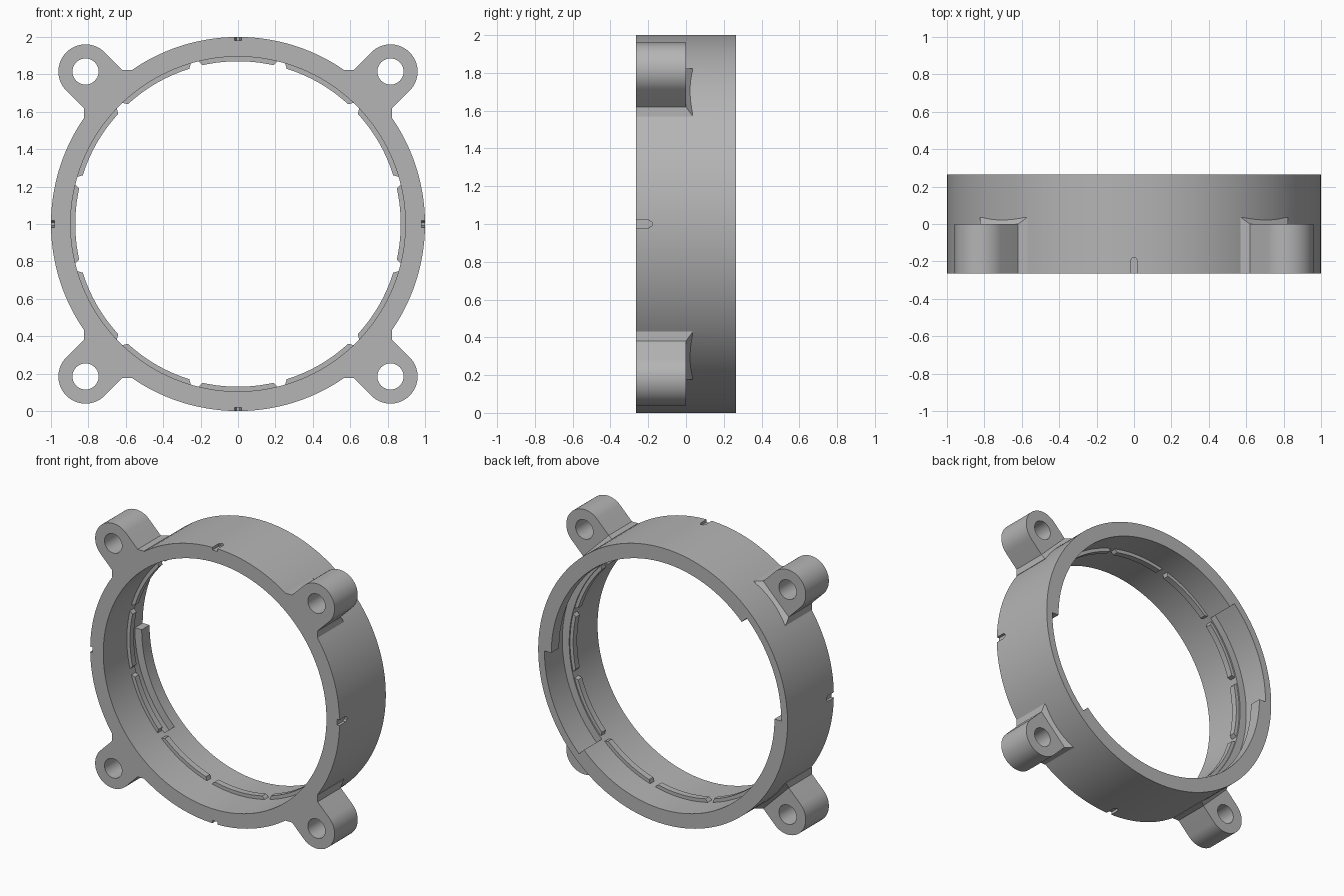
import bpy, bmesh
from math import sin, cos, pi, radians

if "Cube" in bpy.data.objects:
    bpy.data.objects.remove(bpy.data.objects["Cube"])

FRONT, BACK = -0.265, 0.265
BORE = 0.895

grey = bpy.data.materials.new("plain grey")
grey.use_nodes = True
grey.diffuse_color = (0.46, 0.46, 0.46, 1)
grey.node_tree.nodes["Principled BSDF"].inputs["Base Color"].default_value = (0.46, 0.46, 0.46, 1)


def arc(r, a0, a1, step=2.5, cu=0):
    """Points on an arc, angles in degrees, centre shifted by cu."""
    n = max(1, round(abs(a1 - a0) / step))
    angles = [radians(a0 + (a1 - a0) * i / n) for i in range(n + 1)]
    return [(cu + r * cos(a), r * sin(a)) for a in angles]


def prism(name, outline, y0, y1, turn=0, back=None):
    """Solid between two outlines in the ring plane, turned about the ring axis."""
    c, s = cos(radians(turn)), sin(radians(turn))
    bm = bmesh.new()
    loops = []
    for pts, y in ((outline, y0), (back or outline, y1)):
        loops.append([bm.verts.new((u * c - v * s, y, 1 + u * s + v * c)) for u, v in pts])
    a, b = loops
    bm.faces.new(a)
    bm.faces.new(b[::-1])
    for i in range(len(a)):
        j = (i + 1) % len(a)
        bm.faces.new((a[j], a[i], b[i], b[j]))
    bmesh.ops.recalc_face_normals(bm, faces=bm.faces)
    mesh = bpy.data.meshes.new(name)
    bm.to_mesh(mesh)
    bm.free()
    mesh.materials.append(grey)
    ob = bpy.data.objects.new(name, mesh)
    bpy.context.collection.objects.link(ob)
    return ob


def sector(name, r0, r1, a0, a1, y0, y1):
    return prism(name, arc(r1, a0, a1) + arc(r0, a1, a0), y0, y1)


def select(ob):
    bpy.ops.object.select_all(action='DESELECT')
    ob.select_set(True)
    bpy.context.view_layer.objects.active = ob


def combine(target, other, operation):
    """Apply a boolean and discard the second solid."""
    mod = target.modifiers.new("combine", 'BOOLEAN')
    mod.operation, mod.solver, mod.object = operation, 'EXACT', other
    select(target)
    bpy.ops.object.modifier_apply(modifier=mod.name)
    bpy.data.objects.remove(other)


# Main ring
ring = prism("mounting_ring", arc(1, 0, 357.5), FRONT, BACK)

# Corner lugs with flared feet and a ramp behind each foot
foot = [(0.93, -0.15), (0.986, -0.18), (1.021, -0.145), (1.021, 0.145), (0.986, 0.18), (0.93, 0.15)]
ramp = [(0.93, -0.15), (0.986, -0.18), (0.987, -0.179), (0.987, 0.179), (0.986, 0.18), (0.93, 0.15)]
for turn in (45, 135, 225, 315):
    lug = [(0.96, -0.145)] + arc(0.145, -90, 90, 6, 1.153) + [(0.96, 0.145)]
    combine(ring, prism("lug_foot", foot, FRONT, 0, turn), 'UNION')
    combine(ring, prism("lug_ramp", foot, 0, 0.035, turn, ramp), 'UNION')
    combine(ring, prism("lug", lug, FRONT, 0, turn), 'UNION')
    hole = arc(0.07, 0, 350, 10, 1.153)
    combine(ring, prism("lug_hole", hole, -0.4, 0.2, turn), 'DIFFERENCE')

# Central bore
combine(ring, prism("bore", arc(BORE, 0, 357.5), -0.4, 0.4), 'DIFFERENCE')

# Two twist-lock slots: an inner groove and an entry open to the back
for start in (135, 315):
    combine(ring, sector("lock_groove", 0.8, 0.95, start, start + 90, 0.06, 0.175), 'DIFFERENCE')
    combine(ring, sector("lock_entry", 0.8, 0.95, start, start + 45, 0.1, 0.4), 'DIFFERENCE')

# Round-ended alignment notches on the front rim
for turn in (0, 90, 180, 270):
    combine(ring, prism("rim_notch", [(0.98, -0.02), (1.1, -0.02), (1.1, 0.02), (0.98, 0.02)],
                        -0.4, -0.195, turn), 'DIFFERENCE')
    combine(ring, prism("rim_notch_end", [(0.98, -0.02), (1.1, -0.02), (1.1, 0.02), (0.98, 0.02)],
                        -0.2, -0.18, turn, [(0.98, -0.009), (1.1, -0.009), (1.1, 0.009), (0.98, 0.009)]),
            'DIFFERENCE')
select(ring)
bpy.ops.object.shade_smooth_by_angle(angle=radians(25))

# Twelve thin ribs with tapered ends inside the bore
for i in range(12):
    rib = prism("inner_rib", arc(0.905, -14, 14) + arc(0.87, 12.6, -12.6), 0.005, 0.05, 30 * i)
    select(rib)
    bpy.ops.object.shade_smooth_by_angle(angle=radians(25))
